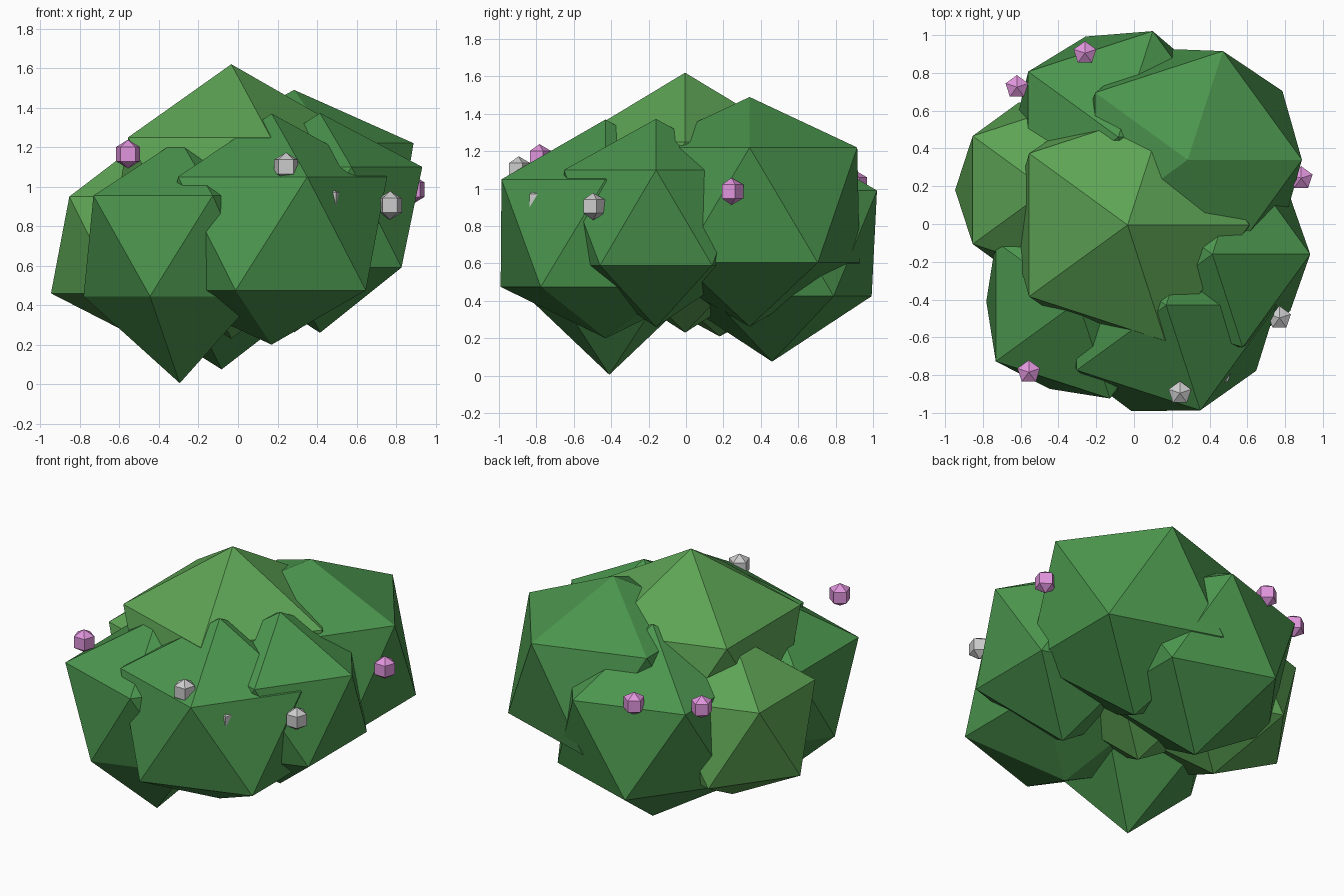
import bpy, bmesh
from math import radians, sin, cos

if "Cube" in bpy.data.objects:
    bpy.data.objects.remove(bpy.data.objects["Cube"])


def material(name, rgb):
    m = bpy.data.materials.new(name)
    m.diffuse_color = (*rgb, 1)
    m.use_nodes = True
    m.node_tree.nodes["Principled BSDF"].inputs["Base Color"].default_value = m.diffuse_color
    return m


def lump(name, x, y, z_bottom, rings, z_top, mat=None):
    """Faceted closed shape: two poles and five-point rings (radius, z, first angle)."""
    bm = bmesh.new()
    bm.verts.new((x, y, z_bottom))
    bm.verts.new((x, y, z_top))
    for r, z, a0 in rings:
        for i in range(5):
            a = radians(a0 + 72 * i)
            bm.verts.new((x + r * cos(a), y + r * sin(a), z))
    bmesh.ops.convex_hull(bm, input=bm.verts[:])
    bmesh.ops.recalc_face_normals(bm, faces=bm.faces[:])
    me = bpy.data.meshes.new(name)
    bm.to_mesh(me)
    bm.free()
    if mat:
        me.materials.append(mat)
    ob = bpy.data.objects.new(name, me)
    bpy.context.collection.objects.link(ob)
    return ob


green = material("leaf_green", (0.07, 0.30, 0.075))
light = material("leaf_light", (0.11, 0.37, 0.09))
pink = material("berry_pink", (0.75, 0.30, 0.72))

# Leaf clumps: x, y, lower radius, upper radius, z of bottom / low ring / high ring / top
clumps = [
    ("clump_top", -0.034, -0.005, 0.63, 0.645, 0.23, 0.615, 1.25, 1.62, light),
    ("clump_front", 0.17, -0.43, 0.59, 0.585, 0.20, 0.475, 1.05, 1.37, green),
    ("clump_right", 0.415, -0.16, 0.51, 0.518, 0.26, 0.59, 1.10, 1.373, green),
    ("clump_front_left", -0.295, -0.41, 0.487, 0.54, 0.005, 0.445, 0.955, 1.24, green),
    ("clump_back_right", 0.284, 0.34, 0.62, 0.605, 0.262, 0.604, 1.22, 1.49, green),
    ("clump_back", -0.083, 0.46, 0.56, 0.59, 0.075, 0.425, 0.99, 1.32, green),
    ("clump_left", -0.46, 0.18, 0.487, 0.487, 0.21, 0.46, 0.95, 1.25, light),
]
for name, x, y, r_low, r_high, z0, z1, z2, z3, mat in clumps:
    lump(name, x, y, z0, [(r_low, z1, 36), (r_high, z2, 0)], z3, mat)

# Small five-sided berries on the outside of the bush
R = 0.073
berries = [
    (-0.557, -0.784, 1.165, pink), (-0.26, 0.905, 1.024, pink),
    (-0.62, 0.725, 1.03, pink), (0.885, 0.243, 0.985, pink),
    (0.243, -0.895, 1.10, None), (0.77, -0.497, 0.905, None),
    (0.46, -0.785, 0.935, None),
]
for i, (x, y, z, mat) in enumerate(berries):
    lump(f"berry_{i + 1}", x, y, z - R,
         [(R * 0.866, z - R / 2, 90), (R * 0.866, z + R / 2, 90)], z + R, mat)
